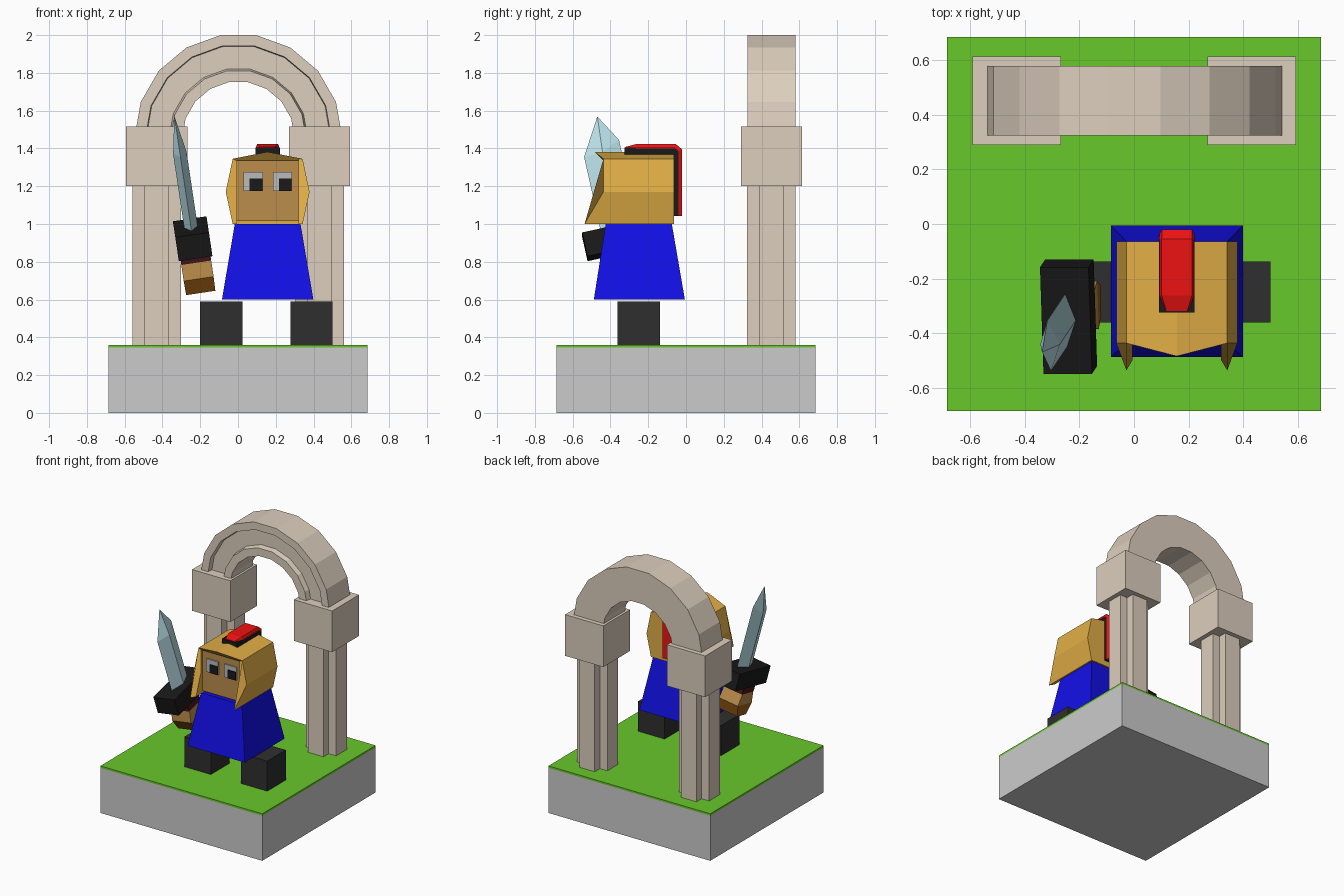
import bpy, bmesh
from math import sin, cos, radians
from mathutils import Matrix, Vector

if "Cube" in bpy.data.objects:
    bpy.data.objects.remove(bpy.data.objects["Cube"])


def material(name, r, g, b):
    m = bpy.data.materials.new(name)
    m.diffuse_color = (r, g, b, 1)
    m.use_nodes = True
    m.node_tree.nodes["Principled BSDF"].inputs["Base Color"].default_value = m.diffuse_color
    return m


STONE = material("stone", .72, .62, .51)
GRASS = material("grass", .14, .58, .024)
BLUE = material("blue", .006, .005, .8)
GOLD = material("gold", .75, .42, .06)
SKIN = material("skin", .5, .27, .07)
BLACK = material("black", .01, .01, .01)
BOOT = material("boot", .028, .028, .028)
EYE = material("eye", .5, .5, .5)
RED = material("red", .85, .006, .006)
MAROON = material("maroon", .07, .008, .01)
BROWN = material("brown", .33, .11, .008)
STEEL = material("steel", .5, .76, .82)


def loft(name, rings, mat=None, frame=None):
    """Solid through a list of equal-length point rings, capped at both ends."""
    bm = bmesh.new()
    vs = [[bm.verts.new(p) for p in ring] for ring in rings]
    n = len(vs[0])
    for a, b in zip(vs, vs[1:]):
        for i in range(n):
            j = (i + 1) % n
            bm.faces.new((a[i], a[j], b[j], b[i]))
    bm.faces.new(vs[0])
    bm.faces.new(vs[-1])
    bmesh.ops.remove_doubles(bm, verts=bm.verts, dist=1e-5)
    bmesh.ops.recalc_face_normals(bm, faces=bm.faces)
    me = bpy.data.meshes.new(name)
    bm.to_mesh(me)
    bm.free()
    ob = bpy.data.objects.new(name, me)
    bpy.context.collection.objects.link(ob)
    if mat:
        me.materials.append(mat)
    if frame:
        ob.matrix_world = frame
    return ob


def rect(x0, x1, y0, y1, z):
    return [(x0, y0, z), (x1, y0, z), (x1, y1, z), (x0, y1, z)]


def box(name, x0, x1, y0, y1, z0, z1, mat=None, frame=None):
    return loft(name, [rect(x0, x1, y0, y1, z0), rect(x0, x1, y0, y1, z1)], mat, frame)


# Base with thin grass layer
box("base", -.685, .685, -.685, .685, 0, .345)
box("grass", -.685, .685, -.685, .685, .345, .36, GRASS)

# Cross-shaped columns and capitals
A, B = .065, .128
plus = [(-A, -B), (A, -B), (A, -A), (B, -A), (B, A), (A, A),
        (A, B), (-A, B), (-A, A), (-B, A), (-B, -A), (-A, -A)]
for side, cx in (("left", -.43), ("right", .432)):
    loft(side + "_column", [[(cx + x, .452 + y, z) for x, y in plus] for z in (.35, 1.21)], STONE)
    box(side + "_capital", cx - .162, cx + .162, .29, .614, 1.2, 1.515, STONE)

# Arch: grooved section (radius, y) swept around half an 18-sided circle
section = [(.297, .58), (.297, .325), (.358, .325), (.367, .365),
           (.488, .365), (.492, .325), (.55, .325), (.55, .58)]
loft("arch", [[(.002 + r * sin(radians(t)), y, 1.458 + r * cos(radians(t))) for r, y in section]
              for t in range(-90, 91, 20)], STONE)

# Boots and tunic
CX = .157
for side, x in (("left", -.2), ("right", .277)):
    box(side + "_boot", x, x + .224, -.362, -.138, .36, .59, BOOT)
loft("tunic", [rect(CX - .242, CX + .242, -.488, -.006, .6),
               rect(CX - .174, CX + .174, -.425, -.075, 1.0)], BLUE)

# Face and eyes
box("face", CX - .17, CX + .17, -.42, -.08, 1.016, 1.34, SKIN)
for side, x in (("left", .03), ("right", .184)):
    box(side + "_eye", x, x + .103, -.43, -.41, 1.175, 1.275, EYE)
    box(side + "_pupil", x + .032, x + .1, -.435, -.41, 1.176, 1.24, BLACK)

# Hair: flared side panels (x, z, front y), back slab and ridged roof
BACK = -.064
panel = [(.163, 1.0, -.5), (.185, 1.0, -.537), (.222, 1.17, -.437),
         (.185, 1.345, -.437), (.163, 1.345, -.437), (.163, 1.17, -.437)]
for side, s in (("left", -1), ("right", 1)):
    loft(side + "_hair", [[(CX + s * x, y, z) for x, z, y in panel],
                          [(CX + s * x, BACK, z) for x, z, y in panel]], GOLD)
outline = [(-.165, 1.0), (.165, 1.0), (.165, 1.345), (-.165, 1.345)]
loft("back_hair", [[(CX + x, y, z) for x, z in outline] for y in (-.1, BACK)], GOLD)
roof = [(-.185, 1.345, -.437), (0, 1.382, -.485), (.185, 1.345, -.437),
        (.165, 1.335, -.437), (-.165, 1.335, -.437)]
loft("top_hair", [[(CX + x, y, z) for x, z, y in roof],
                  [(CX + x, BACK, z) for x, z, y in roof]], GOLD)

# Crest: black L-shaped strip with a red strip on top, running down the back
strip = [(-.325, 1.35), (-.325, 1.405), (-.06, 1.405), (-.037, 1.385),
         (-.037, 1.042), (-.07, 1.042), (-.07, 1.35)]
loft("crest_base", [[(x, y, z) for y, z in strip] for x in (.092, .221)], BLACK)
ridge = [(-.262, .065, 1.4, 1.424), (-.055, .065, 1.4, 1.424),
         (-.32, .045, 1.4, 1.408)]
tip, front, bend = ridge[2], ridge[0], ridge[1]
rings = [[(CX - w, y, z0), (CX + w, y, z0), (CX + w * .85, y, z1), (CX - w * .85, y, z1)]
         for y, w, z0, z1 in (tip, front, bend)]
for z0, y0, z1, y1 in ((1.385, -.04, 1.395, -.02), (1.042, -.04, 1.042, -.02)):
    rings.append([(CX - .065, y0, z0), (CX + .065, y0, z0),
                  (CX + .055, y1, z1), (CX - .055, y1, z1)])
loft("crest_strip", rings, RED)

# Sword and hand share one tilted frame centred on the guard
F = (Matrix.Translation(Vector((-.24, -.34, .922)))
     @ Matrix.Rotation(radians(-8.5), 4, 'Y') @ Matrix.Rotation(radians(12.5), 4, 'X'))
box("guard", -.09, .09, -.2, .2, -.065, .065, BLACK, F)


def blade_ring(w, t, z, y=0.):
    return [(-t, y, z), (0, y - w, z), (t, y, z), (0, y + w, z)]


blade = blade_ring(.1, .036, .47)
blade[3] = (0, .1, .52)
loft("blade", [blade_ring(.1, .036, .05), blade, blade_ring(.001, .001, .665, .015)], STEEL, F)

# Wrist band, hand and tapered pommel
box("wrist_band", -.08, .08, -.075, .075, -.115, -.06, MAROON, F)
loft("hand", [rect(-.08, .08, -.07, .07, -.115), rect(-.08, .08, -.09, .09, -.2)], SKIN, F)
loft("pommel", [rect(-.08, .08, -.09, .09, -.2), rect(-.078, .078, -.055, .055, -.285)], BROWN, F)
